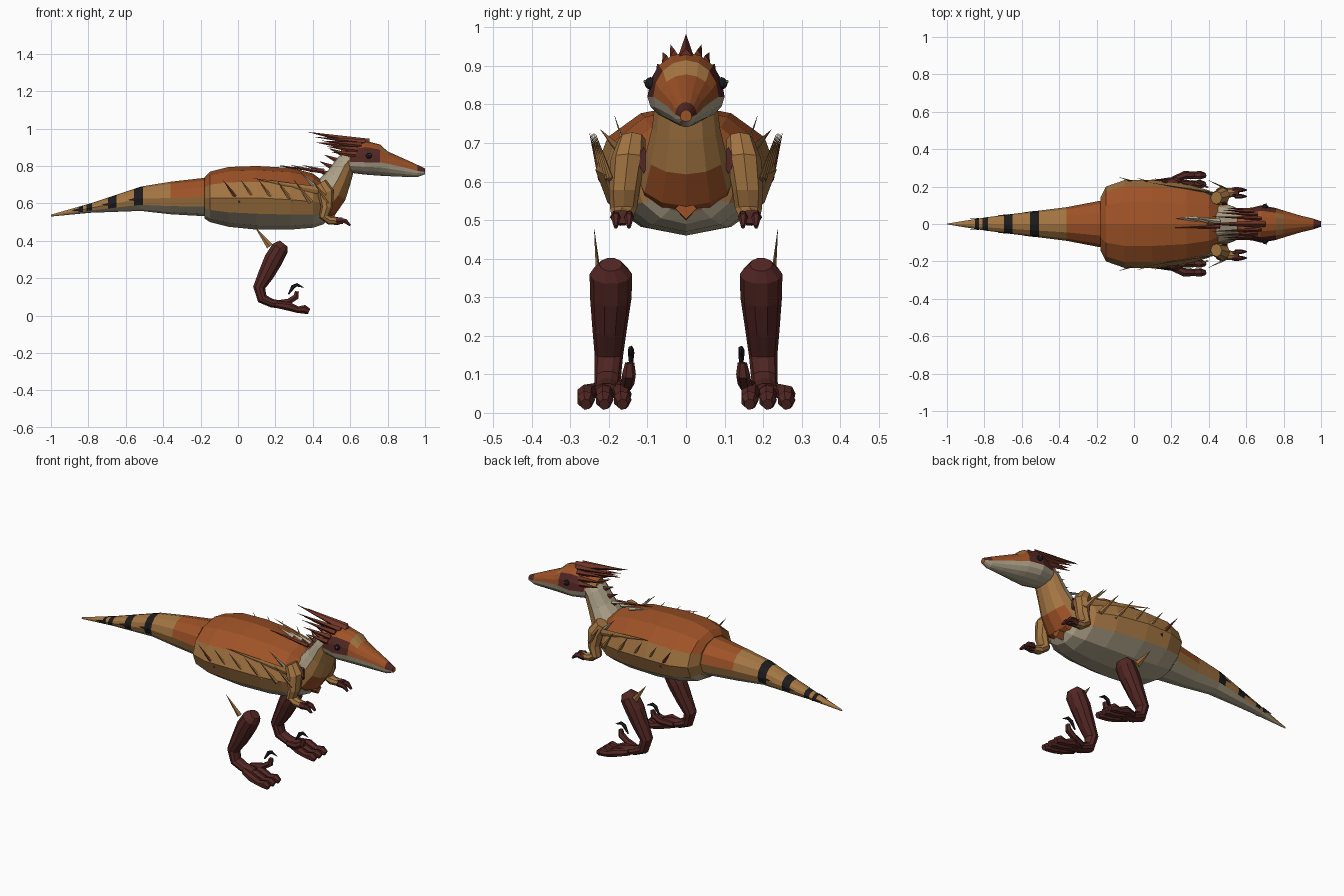
import bpy
import bmesh
from math import sin, cos, pi, hypot
from mathutils import Vector

if "Cube" in bpy.data.objects:
    bpy.data.objects.remove(bpy.data.objects["Cube"])


def make_material(name, r, g, b):
    m = bpy.data.materials.new(name)
    m.use_nodes = True
    m.diffuse_color = (r, g, b, 1)
    m.node_tree.nodes["Principled BSDF"].inputs["Base Color"].default_value = (r, g, b, 1)
    return m


PALETTE = {
    "rust": make_material("rust orange", .34, .085, .02),
    "tan": make_material("tan", .37, .18, .055),
    "cream": make_material("cream", .42, .36, .25),
    "maroon": make_material("dark maroon", .085, .02, .017),
    "red_brown": make_material("red brown", .16, .035, .02),
    "black": make_material("charcoal", .012, .011, .012),
}
KEYS = list(PALETTE)


def finish(name, bm):
    bmesh.ops.recalc_face_normals(bm, faces=bm.faces)
    mesh = bpy.data.meshes.new(name)
    bm.to_mesh(mesh)
    bm.free()
    for m in PALETTE.values():
        mesh.materials.append(m)
    ob = bpy.data.objects.new(name, mesh)
    bpy.context.collection.objects.link(ob)
    return ob


def loft(name, rings, sides, colour, upright=False):
    """Skin rings of (x, y, z, half width, radius up, radius down) along a path."""
    rule = colour if callable(colour) else (lambda p, s: colour)
    bm = bmesh.new()
    loops = []
    for i, (x, y, z, w, up, down) in enumerate(rings):
        a, b = rings[max(i - 1, 0)], rings[min(i + 1, len(rings) - 1)]
        tx, tz = b[0] - a[0], b[2] - a[2]
        length = hypot(tx, tz) or 1
        ux, uz = (0, 1) if upright else (-tz / length, tx / length)
        loop = []
        for j in range(sides):
            t = 2 * pi * j / sides
            h = sin(t) * (up if sin(t) > 0 else down)
            loop.append(bm.verts.new((x + ux * h, y + w * cos(t), z + uz * h)))
        loops.append(loop)
    for a, b in zip(loops, loops[1:]):
        for j in range(sides):
            k = (j + 1) % sides
            f = bm.faces.new((a[j], a[k], b[k], b[j]))
            f.material_index = KEYS.index(rule(f.calc_center_median(), sin(2 * pi * (j + .5) / sides)))
    for loop in (loops[0], loops[-1]):
        f = bm.faces.new(loop)
        f.material_index = KEYS.index(rule(f.calc_center_median(), 0))
    return finish(name, bm)


def tube(name, points, colour, sides=8):
    """Round limb through points of (x, y, z, half width, thickness)."""
    return loft(name, [(x, y, z, w, r, r) for x, y, z, w, r in points], sides, colour)


def spike(name, base, tip, thick, colour, flat=.006):
    """Thin four sided feather from base to tip."""
    tube(name, [(*base, flat, thick), (*tip, .0005, .0005)], colour, 4)


def blend(table, x):
    """Read a row of values from a profile table at x."""
    for a, b in zip(table, table[1:]):
        if x <= b[0]:
            t = (x - a[0]) / (b[0] - a[0])
            return [p + (q - p) * t for p, q in zip(a[1:], b[1:])]
    return table[-1][1:]


# Body
def body_colour(p, s):
    return "rust" if s > .4 else "cream" if s < -.4 else "tan"


loft("body", [
    (-.18, 0, .63, .14, .11, .11), (-.15, 0, .63, .2, .14, .13),
    (-.05, 0, .63, .235, .165, .155), (.1, 0, .63, .235, .17, .17),
    (.28, 0, .62, .215, .17, .16), (.4, 0, .61, .18, .15, .14),
    (.46, 0, .6, .13, .115, .11), (.485, 0, .59, .08, .07, .07),
], 12, body_colour, True)

# Tail, with rings at the edges of the dark bands
TAIL = [(-1, .54, .53, .002), (-.79, .6, .55, .036), (-.52, .69, .56, .07),
        (-.36, .716, .542, .09), (-.15, .74, .53, .13)]
BANDS = [(-.85, -.83), (-.81, -.78), (-.695, -.65), (-.556, -.508)]


def tail_colour(p, s):
    if s > -.3 and any(a < p.x < b for a, b in BANDS):
        return "black"
    if s < -.6:
        return "cream"
    return "rust" if p.x > -.37 and s > .2 else "tan"


tail_rings = []
for x in sorted({row[0] for row in TAIL} | {edge for band in BANDS for edge in band}):
    top, bottom, width = blend(TAIL, x)
    half = (top - bottom) / 2
    tail_rings.append((x, 0, bottom + half, width, half, half))
loft("tail", tail_rings, 12, tail_colour, True)
for x in (-.83, -.67, -.53):
    top, bottom, width = blend(TAIL, x)
    for side in (-1, 1):
        spike("tail_mark", (x, side * width * .97, (top + bottom) / 2),
              (x - .06, side * width * .9, (top + bottom) / 2 - .005), .012, "black", .003)


# Neck and breast
def neck_colour(p, s):
    if p.z < .62:
        return "rust"
    return "cream" if s > .1 and p.z > .66 else "tan"


tube("neck", [(.39, 0, .57, .12, .08), (.45, 0, .61, .125, .1), (.5, 0, .67, .105, .09),
              (.54, 0, .74, .088, .07), (.575, 0, .81, .08, .055), (.62, 0, .86, .07, .05)],
     neck_colour, 12)
loft("breast_plate", [(.47, 0, .53, .03, .03, .03), (.515, 0, .53, .028, .028, .028)], 4, "rust", True)


# Head, jaw coloured below the mouth line
def head_colour(p, s):
    if p.x > .965 and s > 0:
        return "maroon"
    if s < 0:
        return "cream"
    if .6 < p.x < .76 and s < .6:
        return "maroon"
    if (.76 < p.x < .81 and s > .6) or (p.x < .6 and s < .6):
        return "tan"
    return "rust"


loft("head", [
    (.55, 0, .825, .045, .06, .04), (.6, 0, .822, .08, .09, .058),
    (.68, 0, .82, .1, .115, .066), (.76, 0, .82, .085, .095, .072),
    (.8, 0, .812, .072, .066, .066), (.89, 0, .792, .045, .046, .05),
    (.96, 0, .774, .028, .032, .033), (1, 0, .768, .015, .018, .012),
], 16, head_colour, True)


def ball(name, centre, radius, colour):
    bm = bmesh.new()
    bmesh.ops.create_icosphere(bm, subdivisions=2, radius=radius)
    bmesh.ops.translate(bm, verts=bm.verts, vec=Vector(centre))
    for f in bm.faces:
        f.material_index = KEYS.index(colour)
    finish(name, bm)


# Crest down the middle
spike("crest_middle", (.7, 0, .92), (.374, 0, .982), .026, "red_brown", .022)
spike("crest_lower", (.66, 0, .9), (.42, 0, .925), .026, "red_brown", .02)
for i in range(4):
    spike("neck_spine", (.57 - .03 * i, 0, .86 - .035 * i), (.485 - .025 * i, 0, .895 - .035 * i),
          .016, "red_brown")

# Back feathers
for i in range(3):
    spike("back_feather", (.46 - .06 * i, .012 + .008 * i, .775), (.34 - .06 * i, .03, .806),
          .01, "cream", .016)
spike("back_quill", (.46, -.015, .77), (.22, -.02, .80), .012, "red_brown", .01)

for label, side in (("near", -1), ("far", 1)):
    # Eyes, cheeks and side crest
    ball(label + "_eye", (.7, side * .092, .855), .016, "black")
    ball(label + "_eye_glint", (.706, side * .107, .86), .004, "cream")
    for y, base, tip in ((.03, (.68, .925), (.41, .955)), (.05, (.66, .91), (.45, .935)),
                         (.065, (.64, .885), (.47, .905)), (.075, (.63, .86), (.5, .875))):
        spike(label + "_crest_feather", (base[0], side * y, base[1]),
              (tip[0], side * (y + .01), tip[1]), .018, "red_brown", .012)

    # Flank feathers
    for i in range(6):
        x = -.08 + .095 * i
        spike(label + "_flank_feather", (x + .09, side * (.222 - .006 * i), .605),
              (x, side * (.25 - .003 * i), .725), .014, "tan" if i else "red_brown")
    spike(label + "_shoulder_feather", (.43, side * .165, .67), (.08, side * .222, .735), .02, "tan")
    spike(label + "_shoulder_quill", (.44, side * .15, .66), (.33, side * .185, .77), .016, "cream")
    loft(label + "_shoulder_plate", [(.47, side * .11, .655, .018, .035, .035),
                                     (.5, side * .11, .655, .018, .035, .035)], 4, "maroon", True)

    # Arm
    tube(label + "_arm", [(.44, side * .14, .71, .035, .035), (.47, side * .15, .66, .045, .045),
                          (.475, side * .16, .58, .04, .032), (.46, side * .162, .53, .035, .028),
                          (.49, side * .165, .51, .028, .024), (.54, side * .17, .505, .022, .02)], "tan")
    tube(label + "_hand", [(.525, side * .17, .505, .026, .022), (.56, side * .17, .508, .028, .02)],
         "maroon", 6)
    for dy in (-.022, .012):
        tube(label + "_finger", [(.54, side * (.17 + dy), .51, .013, .016),
                                 (.575, side * (.17 + dy), .505, .012, .014),
                                 (.6, side * (.17 + dy), .482, .005, .006)], "maroon", 6)

    # Lower leg
    tube(label + "_leg", [(.245, side * .195, .385, .03, .028), (.225, side * .195, .36, .055, .048),
                          (.19, side * .195, .3, .054, .053), (.15, side * .198, .22, .045, .045),
                          (.113, side * .2, .15, .037, .034), (.13, side * .203, .09, .034, .03),
                          (.18, side * .205, .067, .034, .024), (.25, side * .207, .055, .036, .022)],
         "maroon", 10)
    spike(label + "_thigh_quill", (.17, side * .228, .37), (.09, side * .238, .475), .018, "tan")

    # Toes
    for y in (.165, .212, .26):
        tube(label + "_toe", [(.2, side * (.207 + (y - .207) * .5), .06, .018, .018),
                              (.27, side * y, .05, .024, .024), (.32, side * y, .032, .02, .018),
                              (.355, side * y, .034, .024, .024), (.38, side * y, .022, .014, .016)],
             "maroon", 7)
    # Raised inner toe and hooked claw
    tube(label + "_inner_toe", [(.2, side * .17, .065, .016, .018), (.27, side * .152, .075, .018, .018),
                                (.31, side * .148, .1, .018, .018), (.315, side * .146, .13, .012, .012)],
         "maroon", 6)
    tube(label + "_hooked_claw", [(.27, side * .143, .115, .004, .004), (.295, side * .143, .155, .009, .012),
                                  (.315, side * .143, .165, .008, .01), (.352, side * .143, .15, .001, .001)],
         "black", 5)
